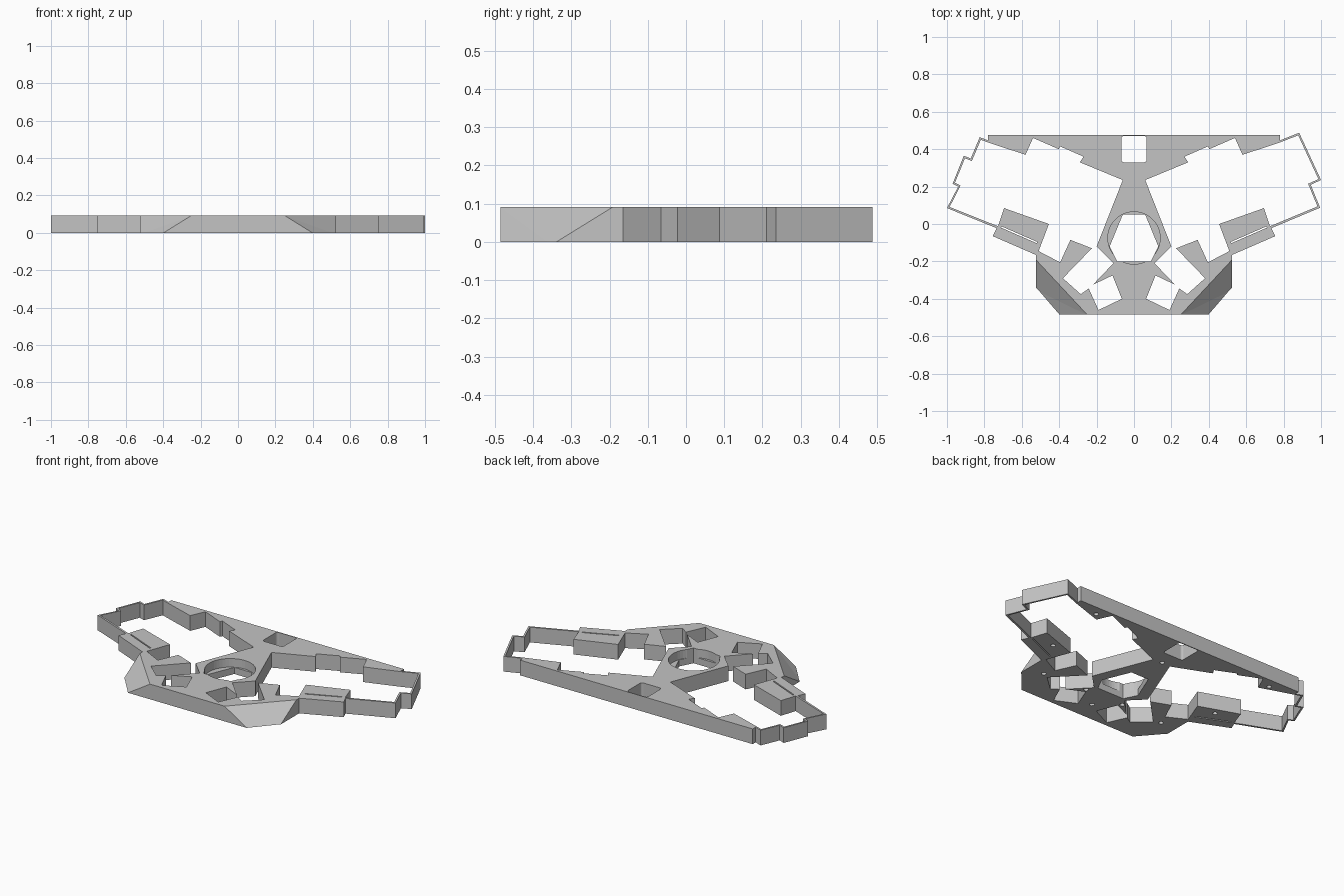
import bpy, bmesh
from math import cos, sin, tau

if "Cube" in bpy.data.objects:
    bpy.data.objects.remove(bpy.data.objects["Cube"])

TOP = 0.092

grey = bpy.data.materials.new("plain_grey")
grey.use_nodes = True
grey.diffuse_color = (0.55, 0.55, 0.55, 1)
grey.node_tree.nodes["Principled BSDF"].inputs["Base Color"].default_value = (0.55, 0.55, 0.55, 1)


def finish(bm, name):
    bmesh.ops.recalc_face_normals(bm, faces=bm.faces)
    mesh = bpy.data.meshes.new(name)
    bm.to_mesh(mesh)
    bm.free()
    mesh.materials.append(grey)
    ob = bpy.data.objects.new(name, mesh)
    bpy.context.collection.objects.link(ob)
    return ob


def prism(name, points, z0, z1):
    bm = bmesh.new()
    face = bm.faces.new([bm.verts.new((x, y, z0)) for x, y in points])
    ext = bmesh.ops.extrude_face_region(bm, geom=[face])
    verts = [v for v in ext["geom"] if isinstance(v, bmesh.types.BMVert)]
    bmesh.ops.translate(bm, verts=verts, vec=(0, 0, z1 - z0))
    return finish(bm, name)


def hull(name, points):
    bm = bmesh.new()
    for p in points:
        bm.verts.new(p)
    bmesh.ops.convex_hull(bm, input=bm.verts)
    return finish(bm, name)


def circle(cx, cy, r, n):
    return [(cx + r * cos(tau * i / n), cy + r * sin(tau * i / n)) for i in range(n)]


def side(points, s):
    return [(x * s, y) for x, y in points]


def cut(body, cutter):
    mod = body.modifiers.new("cut", "BOOLEAN")
    mod.operation = "DIFFERENCE"
    mod.solver = "EXACT"
    mod.object = cutter
    bpy.context.view_layer.objects.active = body
    bpy.ops.object.modifier_apply(modifier=mod.name)
    bpy.data.objects.remove(cutter)


# Outer contours of the two wing tips, which differ slightly
right_tip = [(0.78, 0.447), (0.883, 0.488), (1.0, 0.235), (0.945, 0.21), (0.995, 0.087)]
left_tip = [(0.78, 0.447), (0.825, 0.464), (0.873, 0.35), (0.91, 0.365),
            (0.97, 0.215), (0.94, 0.2), (1.0, 0.085)]
right_inner = [(0.78, 0.436), (0.878, 0.474), (0.986, 0.24), (0.931, 0.215), (0.981, 0.094)]
left_inner = [(0.78, 0.436), (0.819, 0.45), (0.867, 0.337), (0.904, 0.351),
              (0.957, 0.221), (0.927, 0.206), (0.986, 0.091)]

# Frame plate
lower = [(0.735, -0.022), (0.755, -0.065), (0.525, -0.165), (0.525, -0.35), (0.4, -0.485)]
back = [(0.78, 0.475)]
outline = back + right_tip + lower + side((back + left_tip + lower)[::-1], -1)
frame = prism("frame", outline, 0, TOP)

# Stepped wing openings that run on into the front slots
back_steps = [(0.06, 0.235), (0.29, 0.33), (0.27, 0.36), (0.395, 0.415), (0.402, 0.4),
              (0.54, 0.46), (0.58, 0.37)]
front_steps = [(0.727, -0.012), (0.695, 0.085), (0.455, 0), (0.51, -0.145),
               (0.395, -0.205), (0.34, -0.085), (0.225, -0.13), (0.38, -0.29),
               (0.285, -0.375), (0.242, -0.345), (0.19, -0.46), (0.065, -0.4),
               (0.115, -0.275), (0.22, -0.325), (0.11, -0.21), (0.2, -0.12)]
for s, tip in ((1, right_inner), (-1, left_inner)):
    cut(frame, prism("wing_opening", side(back_steps + tip + front_steps, s), -0.1, 0.2))
    # Sloped front corners
    cut(frame, hull("corner_slope", [(x * s, y, z) for x, y, z in (
        (0.224, -0.5, 0.1), (0.53, -0.172, 0.1), (0.401, -0.5, -0.01),
        (0.53, -0.35, -0.01), (0.53, -0.5, -0.01), (0.53, -0.5, 0.1))]))
    # Thin slit beside each wing pad
    slit = [(0.71, -0.02), (0.52, -0.103), (0.517, -0.096), (0.707, -0.013)]
    cut(frame, prism("pad_slit", side(slit, s), -0.1, 0.2))

# Square opening with rounded corners
square = []
for k, (sx, sy) in enumerate(((1, 1), (-1, 1), (-1, -1), (1, -1))):
    for j in range(4):
        a = tau * (k / 4 + j / 12)
        square.append((sx * 0.055 + 0.013 * cos(a), 0.4 + sy * 0.057 + 0.013 * sin(a)))
cut(frame, prism("square_opening", square, -0.1, 0.2))

# Round central recess with a tapered opening in its floor
cut(frame, prism("hub_recess", circle(0, -0.075, 0.14, 48), 0.04, 0.2))
hub = [(0.06, 0.05), (0.13, -0.12), (0.09, -0.2)]
cut(frame, prism("hub_opening", hub + side(hub[::-1], -1), -0.1, 0.2))

# Screw holes in the underside
for x, y in ((0, 0.24), (0.62, 0.415), (0.58, 0), (0.42, -0.27), (0.13, -0.255), (0, -0.36)):
    for s in ((1, -1) if x else (1,)):
        cut(frame, prism("screw_hole", circle(x * s, y, 0.014, 12), -0.1, 0.03))
